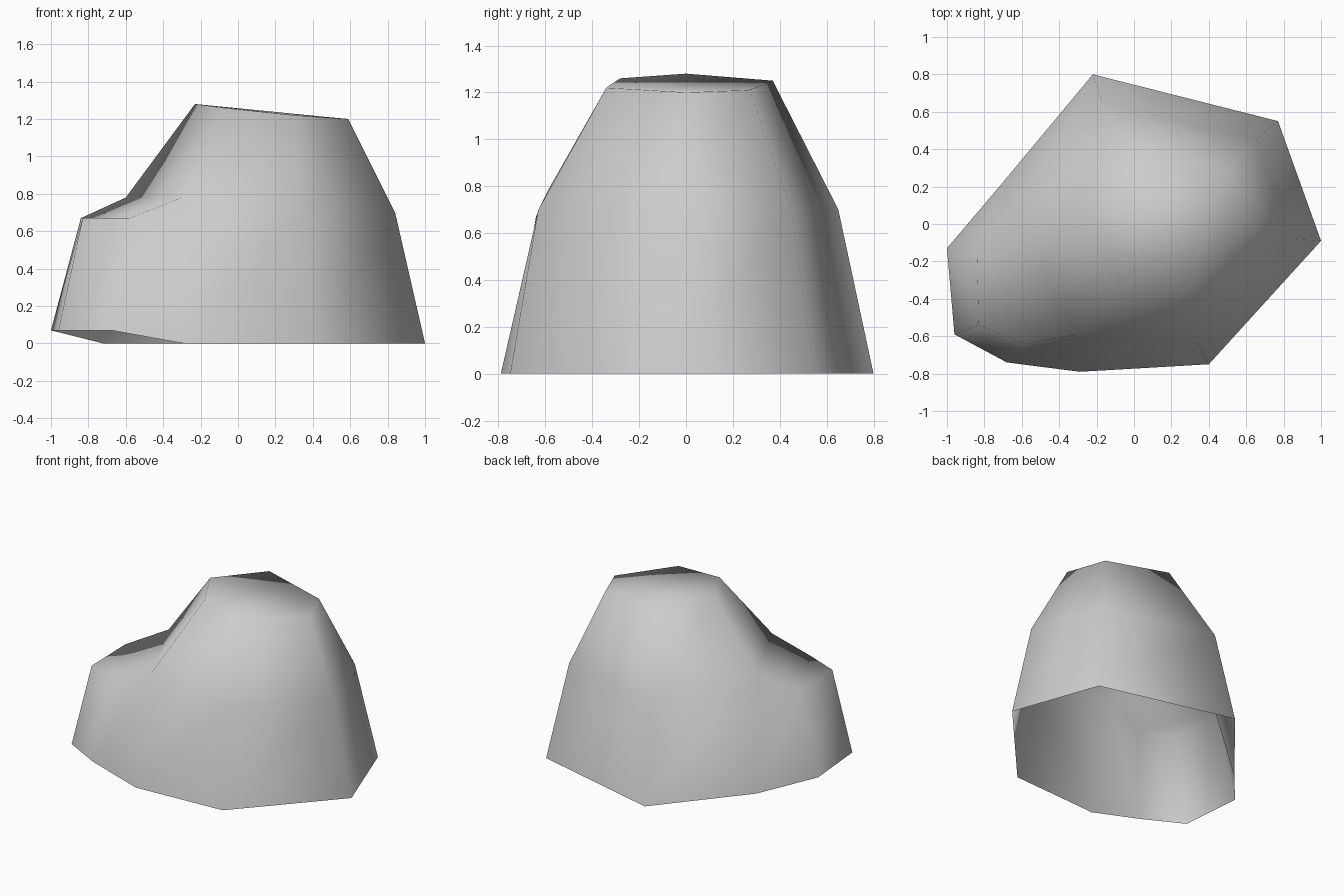
import bpy
import bmesh

default_cube = bpy.data.objects.get("Cube")
if default_cube:
    bpy.data.objects.remove(default_cube, do_unlink=True)


def make_material(name, colour):
    material = bpy.data.materials.new(name)
    material.use_nodes = True
    material.diffuse_color = colour
    shader = next(n for n in material.node_tree.nodes if n.type == "BSDF_PRINCIPLED")
    shader.inputs["Base Color"].default_value = colour
    shader.inputs["Roughness"].default_value = 0.9
    return material


def bridge(mesh, lower, upper):
    """Join two equally long runs of points with a strip of quads."""
    for i in range(len(lower) - 1):
        mesh.faces.new((lower[i], lower[i + 1], upper[i + 1], upper[i]))


# Open foot of the rock, counter-clockwise from the front
foot_outline = [
    (-.29, -.79, 0), (.4, -.75, 0), (1, -.09, 0),
    (.77, .55, 0), (-.22, .8, 0), (-.72, .2, 0),
    (-1, -.13, .07), (-.96, -.59, .07), (-.68, -.74, .07),
]

# Shoulder above it; the last points surround the low ledge
shoulder_outline = [
    (-.3, -.59, .78), (.34, -.63, .7), (.84, -.08, .7),
    (.65, .45, .7), (-.17, .65, .7), (-.6, .04, .78),
    (-.84, -.13, .67), (-.83, -.54, .67), (-.58, -.64, .67),
]

# Sloping summit
summit_outline = [
    (-.08, -.28, 1.26), (.3, -.34, 1.22), (.59, 0, 1.2),
    (.48, .27, 1.21), (0, .37, 1.25), (-.23, 0, 1.28),
]

mesh = bmesh.new()
foot, shoulder, summit = (
    [mesh.verts.new(point) for point in outline]
    for outline in (foot_outline, shoulder_outline, summit_outline)
)

# Lower walls all the way round
bridge(mesh, foot + foot[:1], shoulder + shoulder[:1])

# Upper walls, including the slope that rises from the ledge
peak_base = shoulder[:len(summit)]
bridge(mesh, peak_base + peak_base[:1], summit + summit[:1])

# Ledge and summit surfaces
mesh.faces.new(shoulder[len(summit) - 1:] + shoulder[:1])
mesh.faces.new(summit)

for face in mesh.faces:
    face.smooth = True

rock_data = bpy.data.meshes.new("rock")
mesh.to_mesh(rock_data)
mesh.free()
rock_data.materials.append(make_material("stone grey", (.6, .6, .6, 1)))
rock = bpy.data.objects.new("rock", rock_data)
bpy.context.collection.objects.link(rock)
